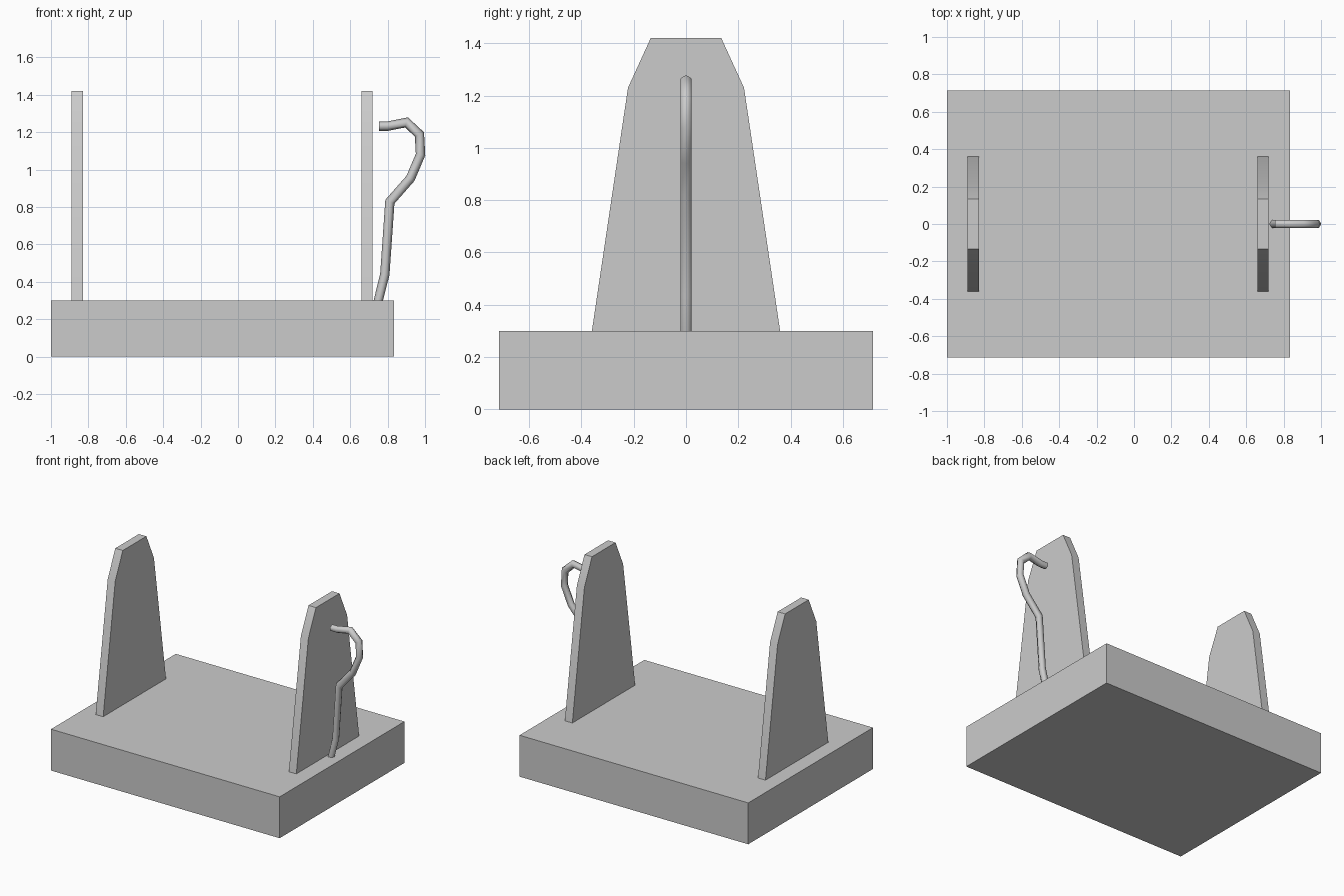
import bpy, bmesh, math
from mathutils import Vector

if "Cube" in bpy.data.objects:
    bpy.data.objects.remove(bpy.data.objects["Cube"])


def finish(name, bm, smooth_angle):
    bmesh.ops.recalc_face_normals(bm, faces=bm.faces)
    mesh = bpy.data.meshes.new(name)
    bm.to_mesh(mesh)
    bm.free()
    obj = bpy.data.objects.new(name, mesh)
    bpy.context.collection.objects.link(obj)
    bpy.ops.object.select_all(action='DESELECT')
    obj.select_set(True)
    bpy.context.view_layer.objects.active = obj
    bpy.ops.object.shade_smooth_by_angle(angle=math.radians(smooth_angle))
    return obj


def plate(name, profile, x0, x1):
    """Extrude a (y, z) outline along x."""
    bm = bmesh.new()
    face = bm.faces.new([bm.verts.new((x0, y, z)) for y, z in profile])
    ext = bmesh.ops.extrude_face_region(bm, geom=[face])
    moved = [v for v in ext["geom"] if isinstance(v, bmesh.types.BMVert)]
    bmesh.ops.translate(bm, verts=moved, vec=(x1 - x0, 0, 0))
    return finish(name, bm, 30)


def tube(name, path, radius, sides):
    """Sweep a regular polygon along an (x, z) path with mitred joints."""
    pts = [Vector((x, 0, z)) for x, z in path]
    bm = bmesh.new()
    rings = []
    for i, p in enumerate(pts):
        d0 = (p - pts[i - 1]).normalized() if i else Vector((0, 0, 1))
        d1 = (pts[i + 1] - p).normalized() if i < len(pts) - 1 else d0
        if i == 0:
            d1 = d0          # foot is cut level with the base
        tangent = (d0 + d1).normalized()
        normal = Vector((tangent.z, 0, -tangent.x))
        mitre = 1 / max(tangent.dot(d0), 0.5)
        ring = []
        for k in range(sides):
            a = 2 * math.pi * k / sides
            offset = normal * math.cos(a) * radius * mitre
            ring.append(bm.verts.new(p + offset + Vector((0, math.sin(a) * radius, 0))))
        rings.append(ring)
    for a, b in zip(rings, rings[1:]):
        for k in range(sides):
            n = (k + 1) % sides
            bm.faces.new((a[k], a[n], b[n], b[k]))
    bm.faces.new(rings[0])
    bm.faces.new(rings[-1])
    return finish(name, bm, 65)


# Base slab
plate("base", [(-0.715, 0), (0.715, 0), (0.715, 0.3), (-0.715, 0.3)], -1.0, 0.835)

# Two tapered end uprights
half = [(0.36, 0.3), (0.222, 1.23), (0.135, 1.42)]
outline = half + [(-y, z) for y, z in reversed(half)]
for side, x in (("left", -0.86), ("right", 0.69)):
    plate(side + "_upright", outline, x - 0.03, x + 0.03)

# Bent handle rod
tube("handle", [(0.75, 0.3), (0.785, 0.44), (0.812, 0.828), (0.922, 0.953),
                (0.976, 1.08), (0.97, 1.188), (0.901, 1.252),
                (0.8, 1.232), (0.755, 1.232)], 0.025, 6)
